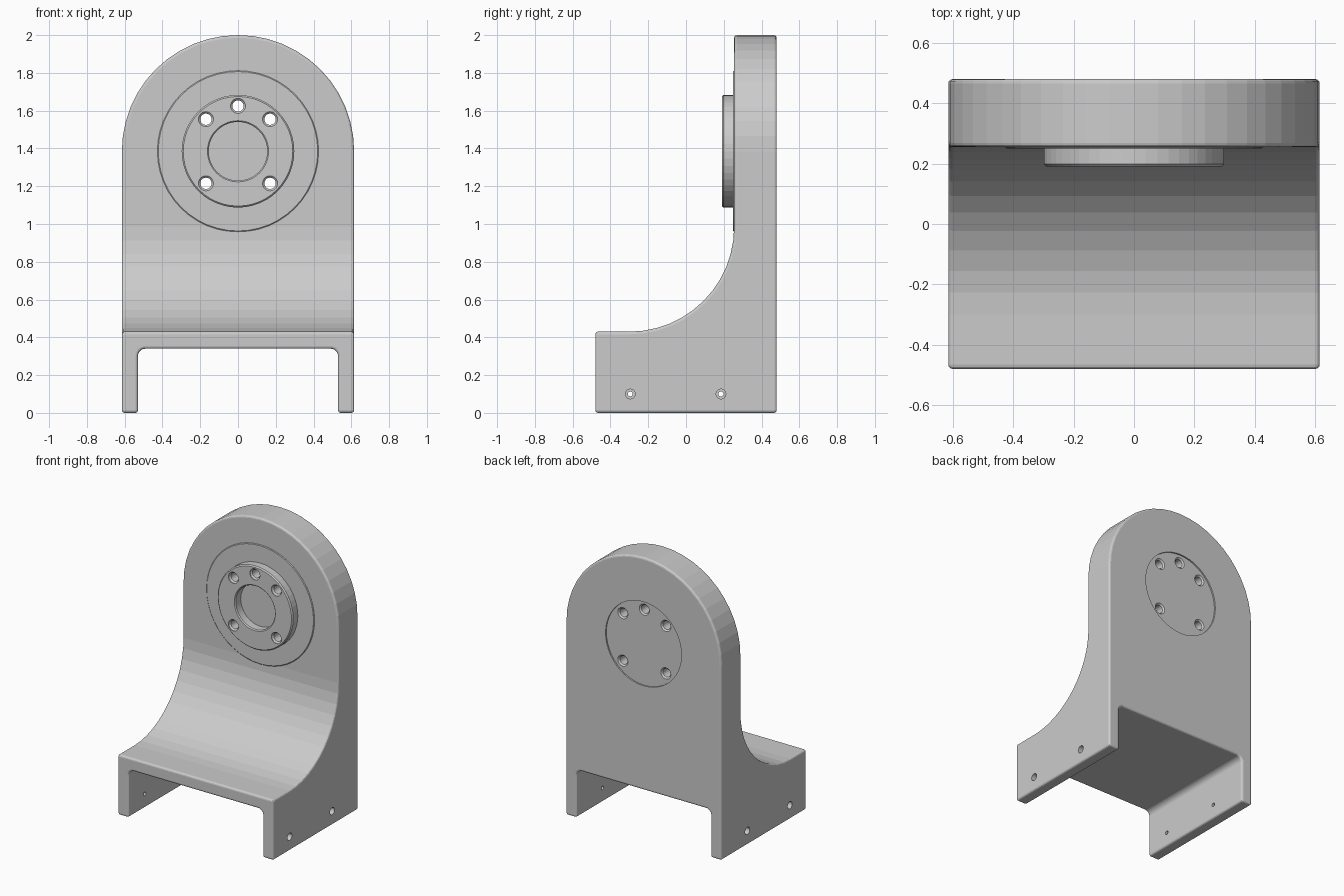
import bpy, bmesh
from math import sin, cos, pi, radians
from mathutils import Vector

default = bpy.data.objects.get("Cube")
if default:
    bpy.data.objects.remove(default)

HALF_W, HALF_D = 0.615, 0.48
AXIS_Z = 1.385          # height of the boss centre
PLATE_Y = 0.255         # front face of the upright plate


def finish(name, bm):
    bmesh.ops.remove_doubles(bm, verts=bm.verts, dist=1e-5)
    bmesh.ops.recalc_face_normals(bm, faces=bm.faces)
    mesh = bpy.data.meshes.new(name)
    bm.to_mesh(mesh)
    bm.free()
    obj = bpy.data.objects.new(name, mesh)
    bpy.context.collection.objects.link(obj)
    return obj


def arc(cx, cy, r, start, end, steps):
    angles = [radians(start + (end - start) * i / steps) for i in range(steps + 1)]
    return [(cx + r * cos(a), cy + r * sin(a)) for a in angles]


def prism(name, points, place, offset):
    bm = bmesh.new()
    face = bm.faces.new([bm.verts.new(place(*p)) for p in points])
    ext = bmesh.ops.extrude_face_region(bm, geom=[face])
    verts = [g for g in ext["geom"] if isinstance(g, bmesh.types.BMVert)]
    bmesh.ops.translate(bm, verts=verts, vec=offset)
    return finish(name, bm)


def lathe(name, points, axis, centre, steps):
    """Solid turned from (radius, position along axis) points."""
    axis = Vector(axis)
    bm = bmesh.new()
    verts = [bm.verts.new(Vector(centre) + axis * a + Vector((0, 0, r)))
             for r, a in points]
    edges = [bm.edges.new(pair) for pair in zip(verts, verts[1:])]
    bmesh.ops.spin(bm, geom=verts + edges, cent=centre, axis=axis,
                   angle=2 * pi, steps=steps)
    return finish(name, bm)


def apply(obj, mod):
    bpy.context.view_layer.objects.active = obj
    bpy.ops.object.modifier_apply(modifier=mod.name)


def combine(obj, tool, operation):
    mod = obj.modifiers.new(operation.title(), 'BOOLEAN')
    mod.operation, mod.solver, mod.object = operation, 'EXACT', tool
    apply(obj, mod)
    bpy.data.objects.remove(tool)


# Bracket body: arched front outline with the channel between the legs
inner, ceiling, fillet = 0.53, 0.34, 0.04
outline = [(HALF_W, 0)] + arc(0, AXIS_Z, HALF_W, 0, 180, 24) + [(-HALF_W, 0), (-inner, 0)]
outline += arc(fillet - inner, ceiling - fillet, fillet, 180, 90, 6)
outline += arc(inner - fillet, ceiling - fillet, fillet, 90, 0, 6) + [(inner, 0)]
body = prism("bracket_body", outline, lambda x, z: (x, -HALF_D, z), (0, 2 * HALF_D, 0))

# Side profile with the concave sweep from base to upright
sweep = 0.555
side = [(-0.6, -0.1), (0.6, -0.1), (0.6, 2.1), (PLATE_Y, 2.1)]
side += arc(PLATE_Y - sweep, 0.43 + sweep, sweep, 0, -90, 12) + [(-0.6, 0.43)]
combine(body, prism("side_profile", side, lambda y, z: (-0.8, y, z), (1.6, 0, 0)), 'INTERSECT')

# Softened outer edges
bevel = body.modifiers.new("Bevel", 'BEVEL')
bevel.width, bevel.segments = 0.014, 3
bevel.limit_method, bevel.angle_limit = 'ANGLE', radians(40)
bevel.use_clamp_overlap = False
apply(body, bevel)

# Raised ring and boss with a shallow bore
boss = [(0, 0.252), (0.155, 0.252), (0.155, 0.197), (0.162, 0.19), (0.29, 0.19),
        (0.298, 0.198), (0.298, 0.25), (0.422, 0.25), (0.427, 0.254),
        (0.427, 0.3), (0, 0.3)]
Y, X = (0, 1, 0), (1, 0, 0)
combine(body, lathe("boss", boss, Y, (0, 0, AXIS_Z), 48), 'UNION')

# Shallow round recess on the back
recess = [(0, 0.47), (0.3, 0.47), (0.3, 0.6), (0, 0.6)]
combine(body, lathe("back_recess", recess, Y, (0, 0, AXIS_Z), 48), 'DIFFERENCE')

# Five chamfered bolt holes through boss and plate
bolt = [(0, 0.1), (0.04, 0.1), (0.04, 0.195), (0.03, 0.205),
        (0.03, 0.46), (0.04, 0.47), (0.04, 0.6), (0, 0.6)]
for deg in (45, 90, 135, 225, 315):
    a = radians(deg)
    centre = (0.24 * cos(a), 0, AXIS_Z + 0.24 * sin(a))
    combine(body, lathe("bolt_hole", bolt, Y, centre, 20), 'DIFFERENCE')

# Stepped screw holes through both legs
screw = [(0, 0.45), (0.013, 0.45), (0.013, 0.575), (0.026, 0.575), (0.026, 0.7), (0, 0.7)]
for sign in (-1, 1):
    for y in (-0.295, 0.185):
        points = [(r, sign * a) for r, a in screw]
        combine(body, lathe("screw_hole", points, X, (0, y, 0.1), 16), 'DIFFERENCE')
